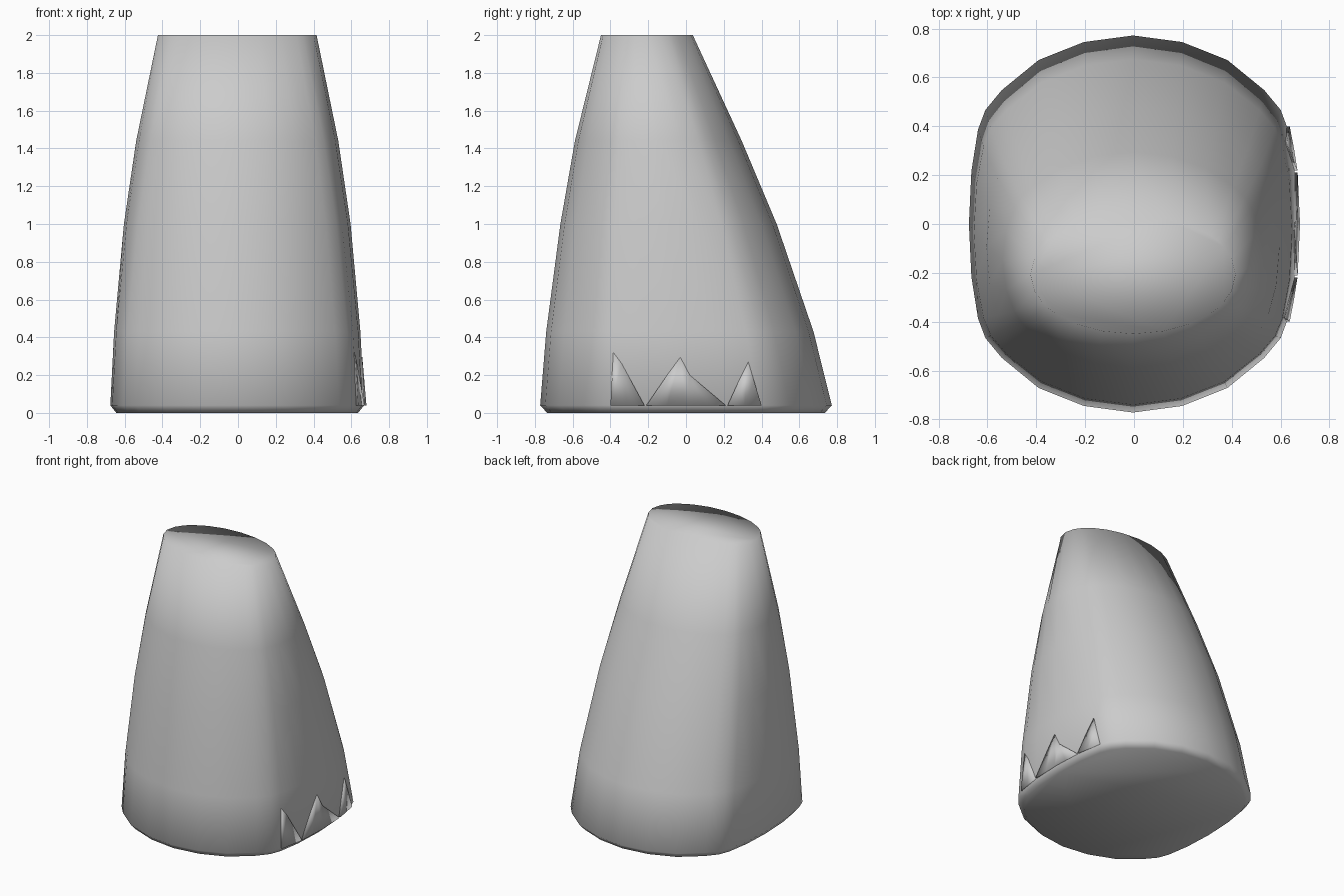
import bpy, bmesh
from math import hypot

if "Cube" in bpy.data.objects:
    bpy.data.objects.remove(bpy.data.objects["Cube"])

# Levels of the body: z, half width, front y, back y
LEVELS = [(0.0, 0.64, -0.735, 0.735), (0.04, 0.672, -0.772, 0.772),
          (0.43, 0.652, -0.74, 0.675), (1.0, 0.60, -0.665, 0.48),
          (1.44, 0.535, -0.588, 0.295), (2.0, 0.42, -0.45, 0.036)]
# Quarter of the rounded cross-section, from back to side
QUARTER = [(0, 1), (.3, .965), (.575, .87), (.8, .71), (.9, .605),
           (.945, .5), (.985, .28), (1, 0)]
SHIFT = -0.004


def level_at(z):
    for lo, hi in zip(LEVELS, LEVELS[1:]):
        if z <= hi[0]:
            t = (z - lo[0]) / (hi[0] - lo[0])
            return [p + (q - p) * t for p, q in zip(lo, hi)]


def quarter_at(z):
    # squarish at the bottom, elliptical at the top
    t = (z / 2) ** 1.5
    return [(u * (1 - t + t / hypot(u, v)), v * (1 - t + t / hypot(u, v)))
            for u, v in QUARTER]


def ring(z):
    _, a, y0, y1 = level_at(z)
    c, h = (y0 + y1) / 2, (y1 - y0) / 2
    q = quarter_at(z)
    unit = q + [(u, -v) for u, v in q[-2::-1]]
    unit += [(-u, v) for u, v in unit[-2:0:-1]]
    return [(u * a + SHIFT, c + v * h, z) for u, v in unit]


def surface_x(y, z):
    side = ring(z)[:len(QUARTER) * 2 - 1]
    for p, q in zip(side, side[1:]):
        if q[1] <= y <= p[1]:
            return p[0] + (q[0] - p[0]) * (p[1] - y) / (p[1] - q[1])
    return side[0][0]


def finish(name, bm):
    bmesh.ops.recalc_face_normals(bm, faces=bm.faces[:])
    for f in bm.faces:
        f.smooth = True
    me = bpy.data.meshes.new(name)
    bm.to_mesh(me)
    bm.free()
    ob = bpy.data.objects.new(name, me)
    bpy.context.collection.objects.link(ob)


def bridge(bm, a, b):
    n = len(a)
    for i in range(n):
        bm.faces.new((a[i], a[(i + 1) % n], b[(i + 1) % n], b[i]))


# Leaning tapered body with flat caps
bm = bmesh.new()
rows = [[bm.verts.new(p) for p in ring(l[0])] for l in LEVELS]
for a, b in zip(rows, rows[1:]):
    bridge(bm, a, b)
bm.faces.new(rows[0])
bm.faces.new(rows[-1])
finish("leg_body", bm)


# Pointed nails hugging the right side of the base
def nail(name, outline):
    bm = bmesh.new()
    outer, inner = [], []
    for y, z in outline:
        x = surface_x(y, z)
        lift = 0.012 - 0.009 * (z - 0.04) / 0.28
        outer.append(bm.verts.new((x + lift, y, z)))
        inner.append(bm.verts.new((x - 0.03, y, z)))
    bridge(bm, outer, inner)
    bm.faces.new(outer)
    bm.faces.new(inner)
    bmesh.ops.triangulate(bm, faces=[f for f in bm.faces if len(f.verts) > 4])
    finish(name, bm)


nail("nail_front", [(-.40, .04), (-.31, .04), (-.22, .04), (-.34, .26), (-.385, .32)])
nail("nail_middle", [(-.21, .04), (-.10, .04), (0, .04), (.10, .04), (.21, .04),
                     (.02, .20), (-.03, .295), (-.10, .20)])
nail("nail_back", [(.22, .04), (.31, .04), (.40, .04), (.36, .17), (.33, .27), (.28, .17)])
